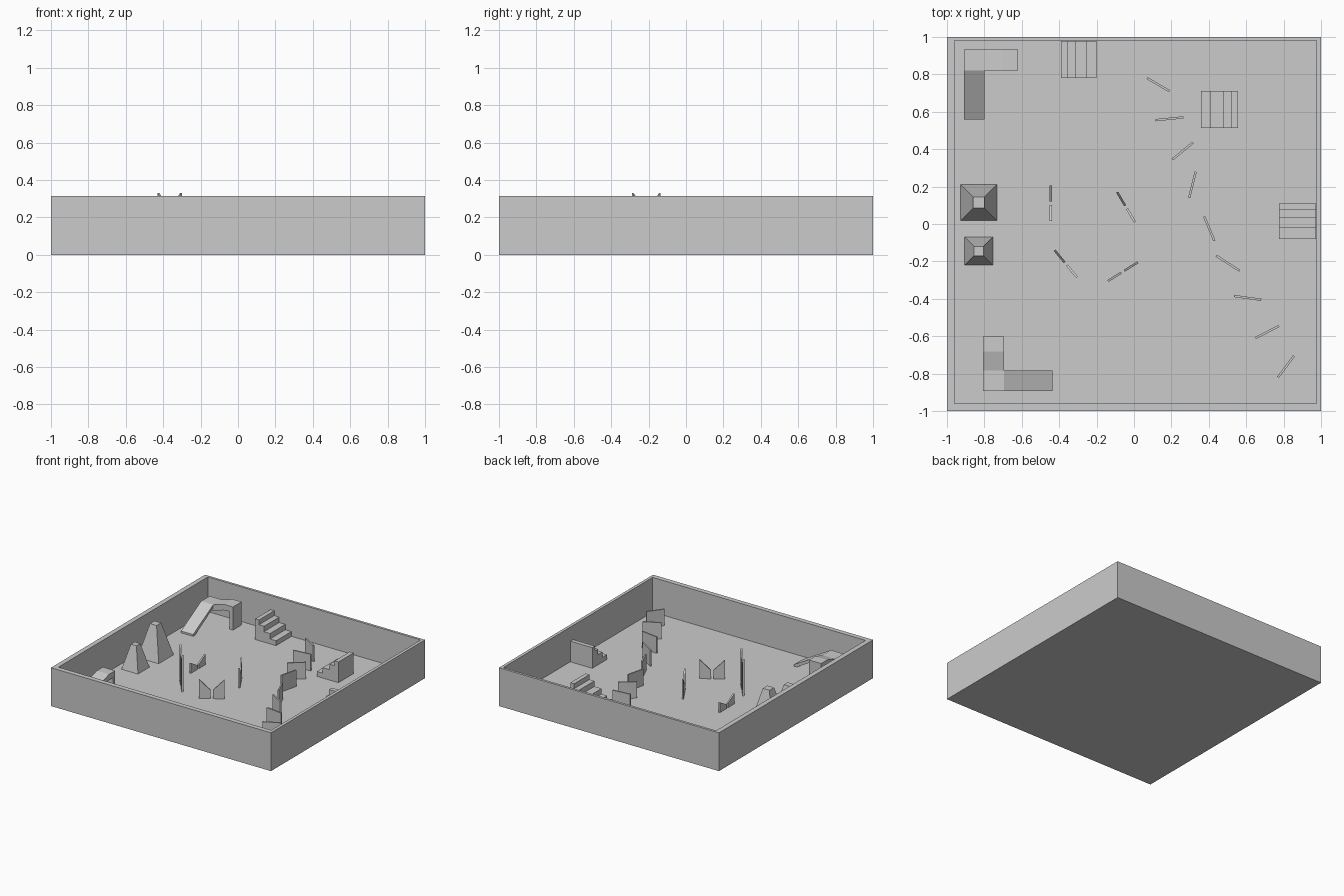
import bpy, bmesh, math

if "Cube" in bpy.data.objects:
    bpy.data.objects.remove(bpy.data.objects["Cube"])

FLOOR = 0.03


def finish(name, bm):
    bmesh.ops.recalc_face_normals(bm, faces=bm.faces)
    me = bpy.data.meshes.new(name)
    bm.to_mesh(me)
    bm.free()
    ob = bpy.data.objects.new(name, me)
    bpy.context.collection.objects.link(ob)
    return ob


def loft(name, rings):
    """Rectangular rings (x0, x1, y0, y1, z) joined in order and capped at both ends."""
    bm = bmesh.new()
    vs = [[bm.verts.new((x, y, z)) for x, y in ((x0, y0), (x1, y0), (x1, y1), (x0, y1))]
          for x0, x1, y0, y1, z in rings]
    for a, b in zip(vs, vs[1:]):
        for i in range(4):
            j = (i + 1) % 4
            bm.faces.new((a[i], a[j], b[j], b[i]))
    bm.faces.new(vs[0])
    bm.faces.new(vs[-1])
    return finish(name, bm)


def prism(name, origin, angle, profile, v0, v1):
    """Upright profile (u, z) running along angle, thickened sideways from v0 to v1."""
    c, s = math.cos(angle), math.sin(angle)
    bm = bmesh.new()
    sides = [[bm.verts.new((origin[0] + u * c - v * s, origin[1] + u * s + v * c, z))
              for u, z in profile] for v in (v0, v1)]
    n = len(profile)
    for i in range(n):
        j = (i + 1) % n
        bm.faces.new((sides[0][i], sides[0][j], sides[1][j], sides[1][i]))
    bm.faces.new(sides[0])
    bm.faces.new(sides[1])
    return finish(name, bm)


def panel(name, p, q, zp, zq):
    """Thin upright board from p to q with top heights zp and zq."""
    d = math.dist(p, q)
    prism(name, p, math.atan2(q[1] - p[1], q[0] - p[0]),
          [(0, FLOOR), (d, FLOOR), (d, zq), (0, zp)], -0.006, 0.006)


# Open tray
loft("tray", [(-1, 1, -1, 1, 0), (-1, 1, -1, 1, 0.315),
              (-0.96, 0.975, -0.96, 0.98, 0.315), (-0.96, 0.975, -0.96, 0.98, FLOOR)])

# Truncated pyramids
for name, x, y, r, t, h in (("tall_pyramid", -0.83, 0.115, 0.097, 0.03, 0.3),
                            ("short_pyramid", -0.83, -0.145, 0.075, 0.025, 0.23)):
    loft(name, [(x - r, x + r, y - r, y + r, FLOOR), (x - t, x + t, y - t, y + t, h)])

# Winding row of boards
row = [((0.07, 0.78), (0.19, 0.71)), ((0.115, 0.555), (0.265, 0.57)),
       ((0.205, 0.345), (0.315, 0.435)), ((0.295, 0.14), (0.33, 0.28)),
       ((0.375, 0.04), (0.43, -0.09)), ((0.44, -0.17), (0.565, -0.25)),
       ((0.535, -0.385), (0.68, -0.405)), ((0.65, -0.61), (0.775, -0.545)),
       ((0.77, -0.82), (0.855, -0.705))]
for i, (p, q) in enumerate(row):
    panel(f"board_{i + 1}", p, q, 0.165, 0.165)

# Gates: two boards with tops sloping down towards the gap
gates = [((-0.445, 0.205), (-0.445, 0.015), 0.115, 0.065),
         ((-0.09, 0.17), (0.005, 0.01), 0.195, 0.11),
         ((-0.425, -0.14), (-0.305, -0.285), 0.33, 0.25),
         ((-0.14, -0.305), (0.02, -0.205), 0.185, 0.1)]
for i, (p, q, hi, lo) in enumerate(gates):
    def at(t):
        return (p[0] + (q[0] - p[0]) * t, p[1] + (q[1] - p[1]) * t)
    panel(f"gate_{i + 1}_a", p, at(0.45), hi, lo)
    panel(f"gate_{i + 1}_b", at(0.55), q, lo, hi)

# Stairs: u runs from the high end down
tops = (0.2, 0.16, 0.115, 0.07)
for i, (origin, ang, edges) in enumerate((
        ((-0.39, 0.78), 0, (0, 0.035, 0.08, 0.135, 0.19)),
        ((0.555, 0.71), math.pi, (0, 0.035, 0.08, 0.145, 0.197)),
        ((0.775, 0.11), -math.pi / 2, (0, 0.035, 0.075, 0.13, 0.19)))):
    prof = [(0, FLOOR)]
    for z, a, b in zip(tops, edges, edges[1:]):
        prof += [(a, z), (b, z)]
    prof.append((edges[-1], FLOOR))
    prism(f"stairs_{i + 1}", origin, ang, prof, 0, 0.198)

# Corner slides: raised bridge on an end leg, with a thin ramp turning off it
bridge = [(0, 0.19), (0.11, 0.19), (0.21, 0.22), (0.29, 0.22), (0.29, FLOOR),
          (0.26, FLOOR), (0.26, 0.175), (0.2, 0.17), (0.11, 0.14), (0, 0.14)]
ramp = [(0, 0.19), (0.26, 0.045), (0.26, FLOOR), (0.235, FLOOR), (0, 0.165)]
for i, (origin, ang) in enumerate((((-0.91, 0.82), 0), ((-0.695, -0.892), math.pi / 2))):
    prism(f"slide_bridge_{i + 1}", origin, ang, bridge, 0, 0.112)
    prism(f"slide_ramp_{i + 1}", origin, ang - math.pi / 2, ramp, 0, 0.11)
